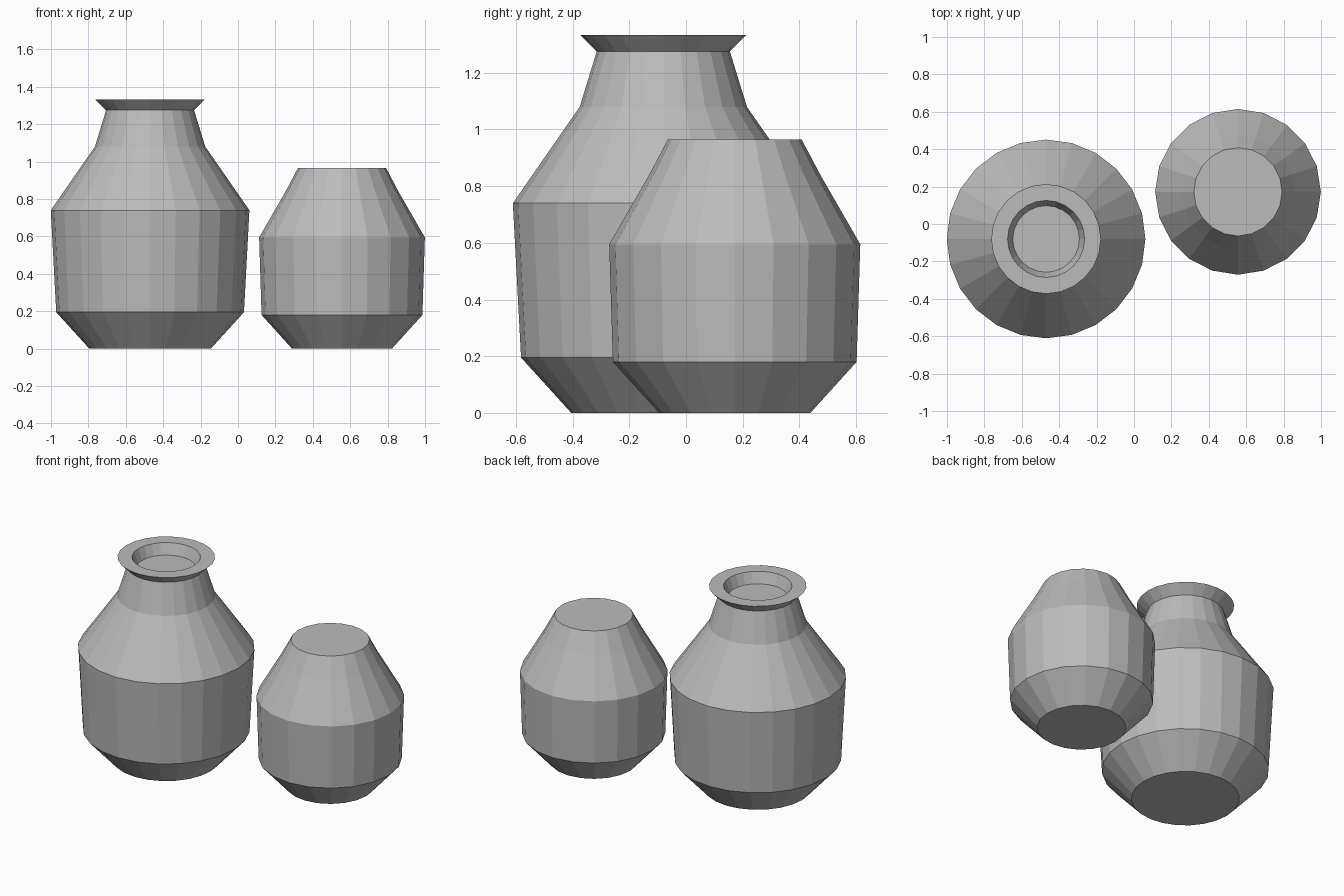
import bpy
import bmesh
from math import cos, sin, tau

cube = bpy.data.objects.get("Cube")
if cube:
    bpy.data.objects.remove(cube, do_unlink=True)

# One plain grey clay
CLAY = (0.5, 0.5, 0.5, 1)
clay = bpy.data.materials.new("grey_clay")
clay.use_nodes = True
clay.diffuse_color = CLAY
clay.node_tree.nodes["Principled BSDF"].inputs["Base Color"].default_value = CLAY


def turned_pot(name, centre, sides, profile):
    """Turn a (radius, height) profile into a closed, flat-faced pot."""
    bm = bmesh.new()
    rings = [[bm.verts.new((r * cos(tau * i / sides), r * sin(tau * i / sides), z))
              for i in range(sides)] for r, z in profile]
    for low, high in zip(rings, rings[1:]):
        for i in range(sides):
            j = (i + 1) % sides
            bm.faces.new((low[i], low[j], high[j], high[i]))
    bm.faces.new(rings[0][::-1])
    bm.faces.new(rings[-1])
    bmesh.ops.recalc_face_normals(bm, faces=bm.faces[:])
    mesh = bpy.data.meshes.new(name)
    bm.to_mesh(mesh)
    bm.free()
    mesh.materials.append(clay)
    pot = bpy.data.objects.new(name, mesh)
    pot.location = (*centre, 0)
    bpy.context.collection.objects.link(pot)
    return pot


# Tall jar: body, shoulder, neck, flared rim and shallow recessed mouth
turned_pot("large_jar", (-0.47, -0.08), 24, [
    (0.325, 0), (0.502, 0.195), (0.531, 0.74), (0.295, 1.08),
    (0.235, 1.275), (0.293, 1.333), (0.206, 1.333), (0.178, 1.263)])

# Short jar: body and shoulder with a flat closed top
turned_pot("small_jar", (0.556, 0.172), 20, [
    (0.267, 0), (0.43, 0.18), (0.443, 0.595), (0.302, 0.84), (0.236, 0.965)])
